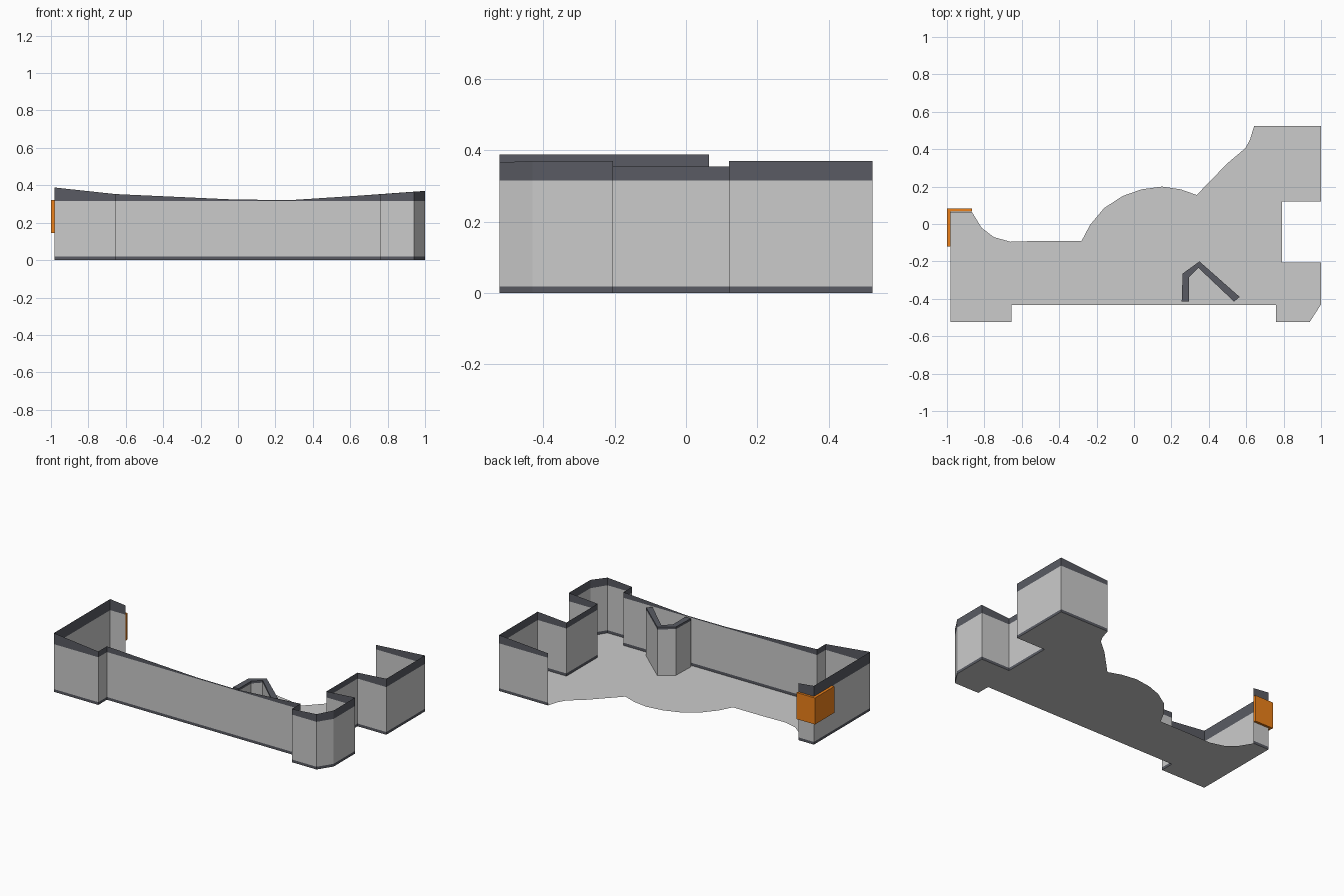
import bpy, bmesh

if "Cube" in bpy.data.objects:
    bpy.data.objects.remove(bpy.data.objects["Cube"])


def material(name, color):
    m = bpy.data.materials.new(name)
    m.diffuse_color = color
    m.use_nodes = True
    m.node_tree.nodes["Principled BSDF"].inputs["Base Color"].default_value = m.diffuse_color
    return m


dark = material("dark_trim", (0.10, 0.105, 0.125, 1))
orange = material("orange_sign", (0.85, 0.22, 0.01, 1))


def finish(name, bm, mat=None):
    me = bpy.data.meshes.new(name)
    bm.to_mesh(me)
    bm.free()
    ob = bpy.data.objects.new(name, me)
    bpy.context.collection.objects.link(ob)
    if mat:
        me.materials.append(mat)
    return ob


def sheet(name, path, low, high, mat=None):
    """Thin upright wall along an open path between two heights."""
    bm = bmesh.new()
    cols = [(bm.verts.new((x, y, low)), bm.verts.new((x, y, high(x)))) for x, y in path]
    for (a, b), (c, d) in zip(cols, cols[1:]):
        bm.faces.new((a, c, d, b))
    return finish(name, bm, mat)


def prism(name, outline, low, high, mat=None):
    """Closed outline extruded upwards; flat if the heights match."""
    bm = bmesh.new()
    face = bm.faces.new([bm.verts.new((x, y, low)) for x, y in outline])
    if high > low:
        ext = bmesh.ops.extrude_face_region(bm, geom=[face], use_keep_orig=True)
        verts = [v for v in ext["geom"] if isinstance(v, bmesh.types.BMVert)]
        bmesh.ops.translate(bm, verts=verts, vec=(0, 0, high - low))
        bmesh.ops.recalc_face_normals(bm, faces=bm.faces)
    elif face.normal.z < 0 or face.calc_area() and (face.normal_update() or face.normal.z < 0):
        face.normal_flip()
    return finish(name, bm, mat)


# Height of the sagging parapet across the width
SAG = [(-0.98, 0.388), (-0.655, 0.353), (0.0, 0.323), (0.3, 0.322), (0.76, 0.352), (1.0, 0.37)]


def parapet(x):
    for (x0, z0), (x1, z1) in zip(SAG, SAG[1:]):
        if x <= x1:
            return z0 + (z1 - z0) * (x - x0) / (x1 - x0)
    return SAG[-1][1]


# Walled front and sides, left rear end round to right rear end
wall_path = [(-0.867, 0.065), (-0.98, 0.065), (-0.98, -0.523), (-0.655, -0.523),
             (-0.655, -0.433), (0.0, -0.433), (0.3, -0.433), (0.76, -0.433),
             (0.76, -0.523), (0.94, -0.523), (1.0, -0.43), (1.0, -0.205),
             (0.79, -0.205), (0.79, 0.12), (1.0, 0.12), (1.0, 0.523), (0.642, 0.523)]
sheet("wall_base_trim", wall_path, 0.0, lambda x: 0.018, dark)
sheet("outer_wall", wall_path, 0.018, lambda x: 0.315)
sheet("parapet_band", wall_path, 0.315, parapet, dark)

# Floor with the open, curved rear edge
rear_edge = [(0.62, 0.45), (0.595, 0.405), (0.5, 0.325), (0.335, 0.155), (0.25, 0.185),
             (0.15, 0.2), (0.04, 0.185), (-0.06, 0.15), (-0.16, 0.085), (-0.235, -0.005),
             (-0.28, -0.09), (-0.5, -0.09), (-0.66, -0.095), (-0.75, -0.07), (-0.815, -0.02)]
prism("floor", wall_path + rear_edge, 0.0, 0.0)

# Bent inner partition with a dark top
bent = [(0.255, -0.415), (0.26, -0.265), (0.35, -0.2), (0.565, -0.39),
        (0.535, -0.415), (0.345, -0.235), (0.295, -0.285), (0.295, -0.415)]
prism("inner_partition", bent, 0.0, 0.305)
prism("partition_cap", bent, 0.305, 0.32, dark)

# Orange sign panel wrapped round the left rear corner
sign = [(-1.0, -0.12), (-0.982, -0.12), (-0.982, 0.067), (-0.865, 0.067),
        (-0.865, 0.082), (-1.0, 0.082)]
prism("corner_sign", sign, 0.145, 0.32, orange)
